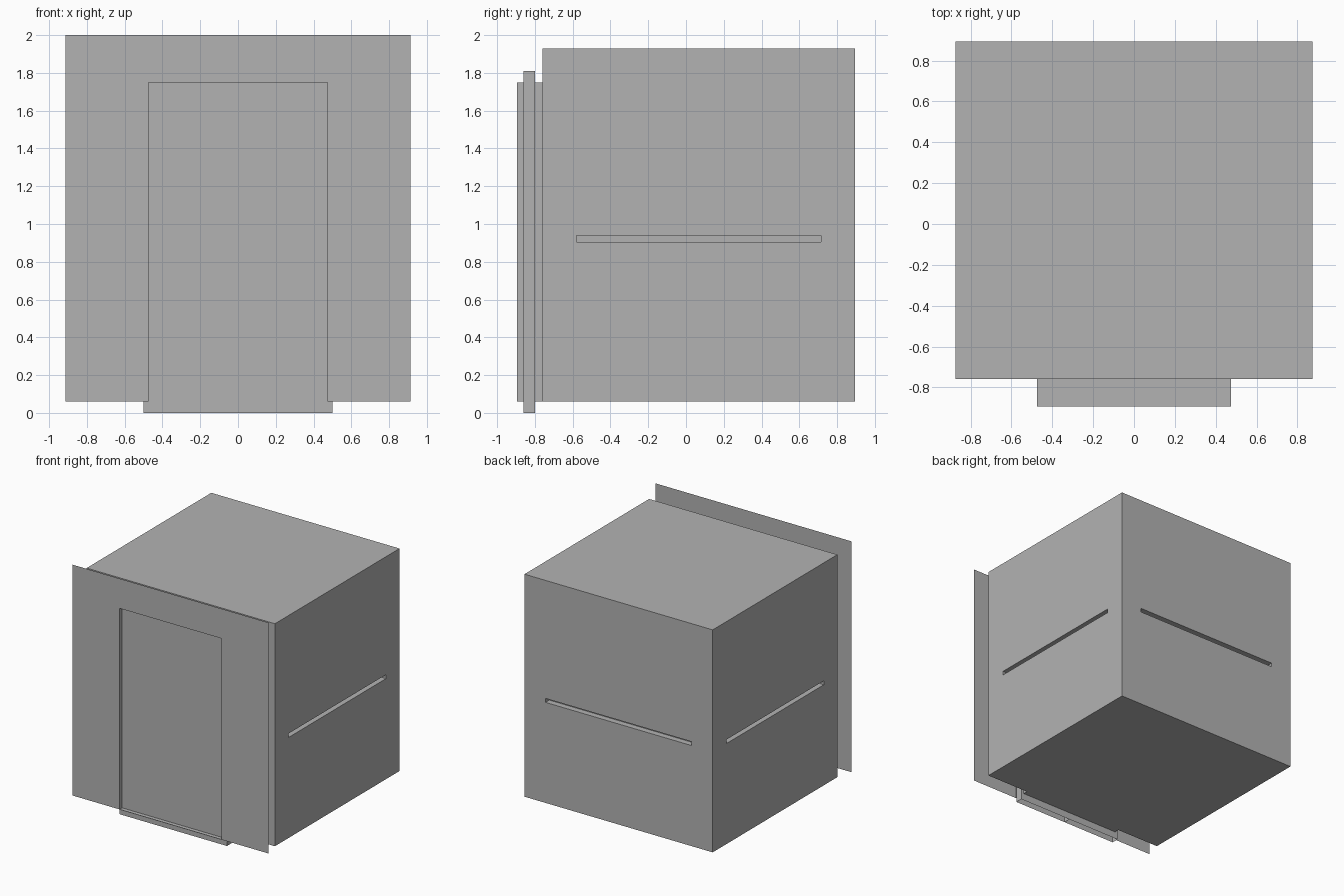
import bpy
import bmesh
from mathutils import Vector

cube = bpy.data.objects.get("Cube")
if cube:
    bpy.data.objects.remove(cube, do_unlink=True)

# Single painted-metal colour
grey = bpy.data.materials.new("plain_grey")
grey.use_nodes = True
colour = (0.45, 0.45, 0.45, 1.0)
grey.diffuse_color = colour
grey.node_tree.nodes["Principled BSDF"].inputs["Base Color"].default_value = colour

# Main dimensions
BASE, ROOF, TOP = 0.06, 1.93, 2.0
HALF, BACK, FRONT, FACE = 0.875, 0.895, -0.76, -0.895
DOOR_HALF, DOOR_TOP = 0.475, 1.75
SLOT_LOW, SLOT_HIGH, SLOT_DEPTH = 0.905, 0.938, 0.05


def make(name, faces, recalc=True):
    """Turn a list of polygons into a welded, flat-shaded object."""
    bm = bmesh.new()
    for pts in faces:
        bm.faces.new([bm.verts.new(p) for p in pts])
    bmesh.ops.remove_doubles(bm, verts=bm.verts, dist=0.0001)
    if recalc:
        bmesh.ops.recalc_face_normals(bm, faces=bm.faces)
    mesh = bpy.data.meshes.new(name)
    bm.to_mesh(mesh)
    bm.free()
    mesh.materials.append(grey)
    obj = bpy.data.objects.new(name, mesh)
    bpy.context.collection.objects.link(obj)
    return obj


def ring(a, b):
    """Quads joining two loops of equal length."""
    n = len(a)
    return [(a[i], a[(i + 1) % n], b[(i + 1) % n], b[i]) for i in range(n)]


def upright(p, q, low, high):
    """Vertical rectangle above the floor line from p to q."""
    return [Vector((*p, low)), Vector((*q, low)),
            Vector((*q, high)), Vector((*p, high))]


def slotted_wall(p, q, s, t, inward):
    """Wall from p to q with a long recessed slot from s to t."""
    outer = upright(p, q, BASE, ROOF)
    slot = upright(s, t, SLOT_LOW, SLOT_HIGH)
    deep = [v + Vector(inward) * SLOT_DEPTH for v in slot]
    return ring(outer, slot) + ring(slot, deep) + [deep]


def doorway_sheet(half, y, top):
    """Flat sheet with a doorway cut out of its lower edge."""
    outline = [(-half, BASE), (-DOOR_HALF, BASE), (-DOOR_HALF, DOOR_TOP),
               (DOOR_HALF, DOOR_TOP), (DOOR_HALF, BASE), (half, BASE),
               (half, top), (-half, top)]
    return [(x, y, z) for x, z in outline]


# Car body: slotted sides and back, floor, roof and front wall
body = []
for s in (-1, 1):
    x = s * HALF
    body += slotted_wall((x, FRONT), (x, BACK), (x, -0.58), (x, 0.715), (-s, 0, 0))
body += slotted_wall((HALF, BACK), (-HALF, BACK), (0.68, BACK), (-0.68, BACK), (0, -1, 0))
for z in (BASE, ROOF):
    body.append([(-HALF, FRONT, z), (HALF, FRONT, z), (HALF, BACK, z), (-HALF, BACK, z)])
body.append(doorway_sheet(HALF, FRONT, ROOF))
make("car_body", body)

# Landing panel in front of the car
make("front_panel", [doorway_sheet(HALF + 0.037, FACE, TOP)], recalc=False)

# Short passage joining the panel to the car
make("door_passage", ring(
    upright((-DOOR_HALF, FACE), (DOOR_HALF, FACE), BASE, DOOR_TOP),
    upright((-DOOR_HALF, FRONT), (DOOR_HALF, FRONT), BASE, DOOR_TOP)))

# Pair of hollow sliding doors, open at top and bottom
for name, x0, x1 in (("right_door", -0.5, 0), ("left_door", 0, 0.5)):
    plan = [(x0, -0.86), (x1, -0.86), (x1, -0.8), (x0, -0.8)]
    make(name, ring([(x, y, 0) for x, y in plan],
                    [(x, y, DOOR_TOP + 0.06) for x, y in plan]))
